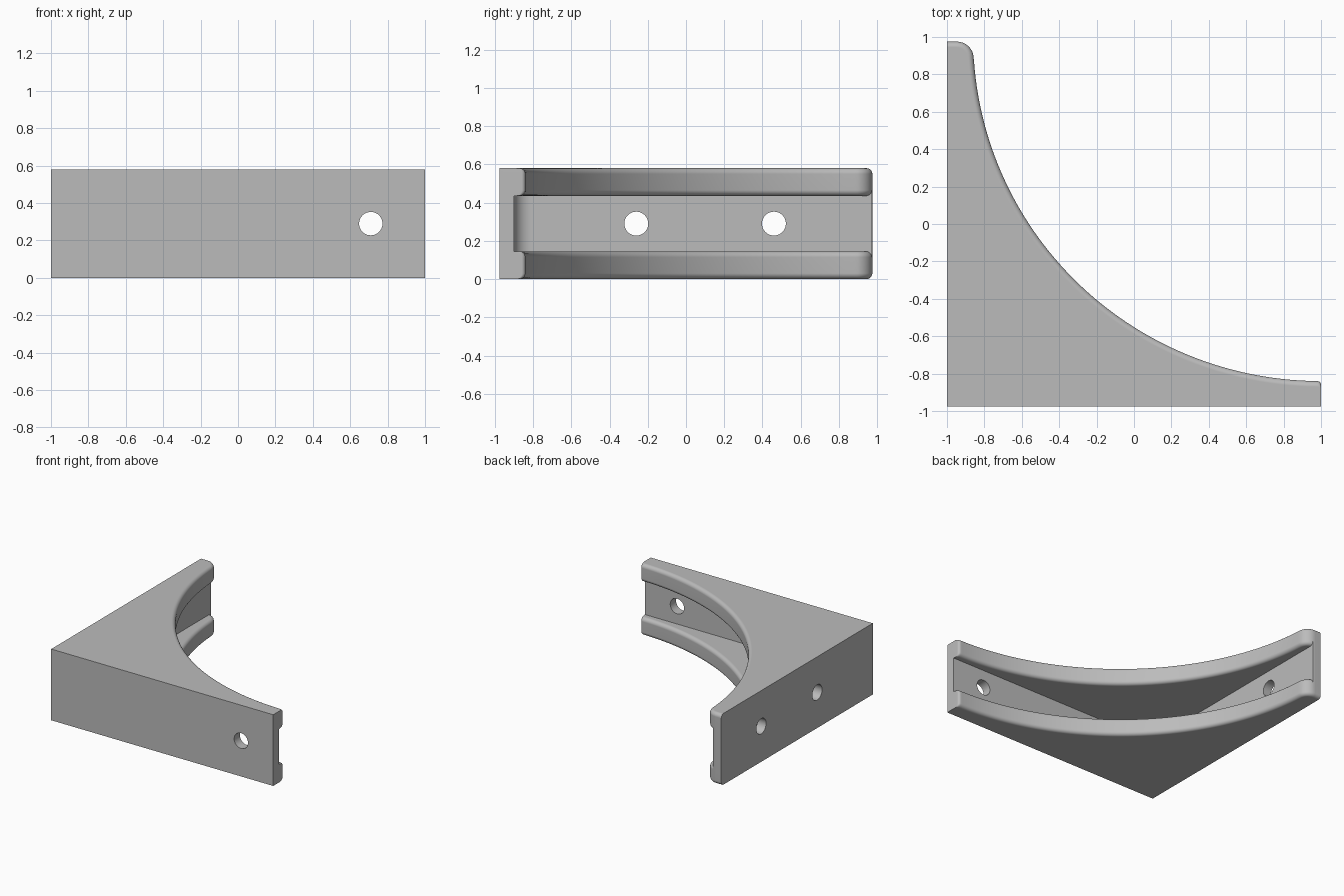
import bpy, bmesh, math

if "Cube" in bpy.data.objects:
    bpy.data.objects.remove(bpy.data.objects["Cube"])

X0, X1, Y0, Y1 = -1.0, 1.0, -0.975, 0.975
H, SLOT_LO, SLOT_HI = 0.58, 0.145, 0.435
R = 0.03          # rounding of the rim edges
WALL = 0.075      # wall thickness behind the slot

grey = bpy.data.materials.new("plain grey")
grey.diffuse_color = (0.5, 0.5, 0.5, 1)
grey.use_nodes = True
grey.node_tree.nodes["Principled BSDF"].inputs["Base Color"].default_value = grey.diffuse_color


def loft(name, rows):
    """Closed solid from stacked outlines [(z, [(x, y), ...]), ...]."""
    bm = bmesh.new()
    rings = [[bm.verts.new((x, y, z)) for x, y in pts] for z, pts in rows]
    n = len(rings[0])
    for a, b in zip(rings, rings[1:]):
        for i in range(n):
            j = (i + 1) % n
            bm.faces.new((a[i], a[j], b[j], b[i]))
    bm.faces.new(rings[0][::-1])
    bm.faces.new(rings[-1])
    bmesh.ops.recalc_face_normals(bm, faces=bm.faces)
    me = bpy.data.meshes.new(name)
    bm.to_mesh(me)
    bm.free()
    me.materials.append(grey)
    ob = bpy.data.objects.new(name, me)
    bpy.context.collection.objects.link(ob)
    return ob


def arc(cx, cy, rx, ry, a0, a1, n):
    return [(cx + rx * math.cos(math.radians(a0 + (a1 - a0) * i / n)),
             cy + ry * math.sin(math.radians(a0 + (a1 - a0) * i / n)))
            for i in range(n + 1)]


def plate_outline(d):
    """Corner plate with a concave curved edge, pulled in by d."""
    pts = [(X0, Y0), (X1, Y0)]
    pts += arc(X1 - 0.02, -0.86 - d, 0.02, 0.02, 0, 90, 4)
    pts += arc(1.0, 1.0, 1.86 + d, 1.84 + d, 269, 184, 64)
    pts += arc(-0.947, 0.885, 0.09 - d, 0.09 - d, 0, 90, 10)
    return pts + [(X0, Y1 - d)]


def plate(name, z0, z1):
    prof = [(R * (1 - math.cos(math.radians(t))), R * (1 - math.sin(math.radians(t))))
            for t in range(0, 91, 18)]
    rows = [(z0 + dz, d) for dz, d in prof]
    rows += [(z1 - dz, d) for dz, d in reversed(prof)]
    return loft(name, [(z, plate_outline(d)) for z, d in rows])


def boolean(ob, other, op):
    m = ob.modifiers.new(op.lower(), 'BOOLEAN')
    m.operation, m.object, m.solver = op, other, 'EXACT'
    bpy.context.view_layer.objects.active = ob
    bpy.ops.object.modifier_apply(modifier=m.name)
    bpy.data.objects.remove(other)


# Two walls meeting in a filleted inner corner
xi, yi, f = X0 + WALL, Y0 + WALL, 0.09
outline = [(X0, Y0), (X1, Y0), (X1, yi)] + arc(xi + f, yi + f, f, f, 270, 180, 10)
outline += [(xi, Y1 - 0.003), (xi - 0.011, Y1 - 0.001), (xi - 0.022, Y1), (X0, Y1)]
bracket = loft("corner_bracket", [(SLOT_LO - 0.05, outline), (SLOT_HI + 0.05, outline)])

# Screw holes: one through the front wall, two through the left wall
for pos, rot in (((0.71, Y0, H / 2), (math.pi / 2, 0, 0)),
                 ((X0, -0.26, H / 2), (0, math.pi / 2, 0)),
                 ((X0, 0.46, H / 2), (0, math.pi / 2, 0))):
    bpy.ops.mesh.primitive_cylinder_add(vertices=40, radius=0.0625, depth=0.4,
                                        location=pos, rotation=rot)
    cutter = bpy.context.object
    cutter.data.materials.append(grey)
    boolean(bracket, cutter, 'DIFFERENCE')

# Lower and upper plates with rounded rims
boolean(bracket, plate("lower_plate", 0, SLOT_LO), 'UNION')
boolean(bracket, plate("upper_plate", SLOT_HI, H), 'UNION')

bpy.ops.object.select_all(action='DESELECT')
bracket.select_set(True)
bpy.context.view_layer.objects.active = bracket
bpy.ops.object.shade_smooth_by_angle(angle=math.radians(30))
wn = bracket.modifiers.new("weighted normals", 'WEIGHTED_NORMAL')
wn.keep_sharp = True
